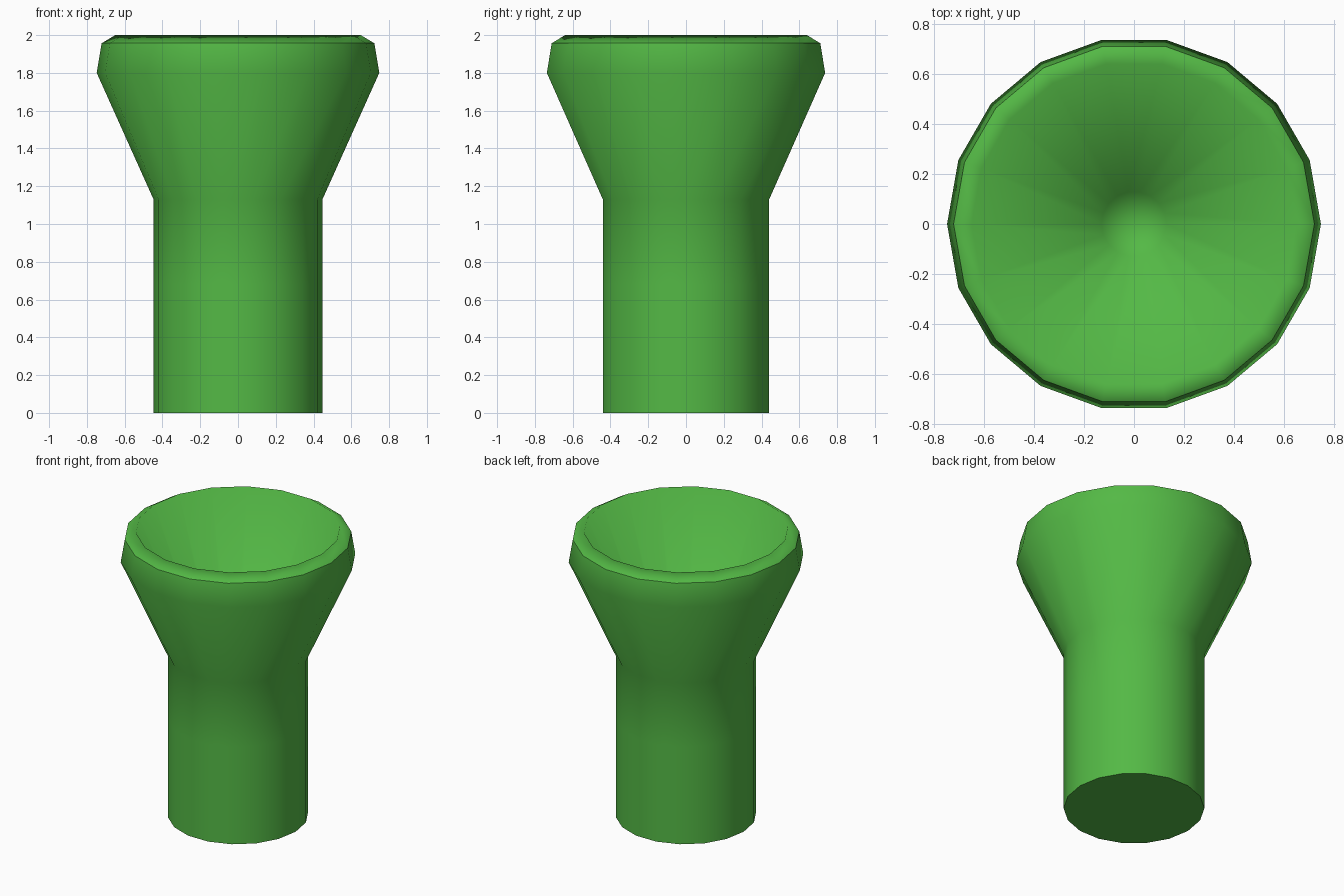
import bpy, bmesh, math

if "Cube" in bpy.data.objects:
    bpy.data.objects.remove(bpy.data.objects["Cube"])

SIDES = 18

# Green body colour
green = bpy.data.materials.new("leaf_green")
green.diffuse_color = (0.088, 0.485, 0.06, 1.0)
green.use_nodes = True
green.node_tree.nodes["Principled BSDF"].inputs["Base Color"].default_value = green.diffuse_color

# Profile (radius, height, sharp ring) from the foot, over the lip, into the funnel
PROFILE = [
    (0.447, 0.00, True),    # foot
    (0.447, 0.68, False),   # stem loop
    (0.447, 1.13, False),   # neck
    (0.748, 1.80, False),   # widest point
    (0.722, 1.957, True),   # outer lip edge
    (0.65, 2.00, False),    # lip crest
    (0.13, 0.80, False),    # funnel bottom
]
FUNNEL_TIP = 0.78

bm = bmesh.new()
rings = []
for r, z, _ in PROFILE:
    rings.append([bm.verts.new((r * math.cos(math.tau * i / SIDES),
                                r * math.sin(math.tau * i / SIDES), z))
                  for i in range(SIDES)])

# Walls between neighbouring rings
for a, b in zip(rings, rings[1:]):
    for i in range(SIDES):
        j = (i + 1) % SIDES
        bm.faces.new((a[i], a[j], b[j], b[i]))

# Flat underside and shallow funnel floor
bm.faces.new(rings[0][::-1])
tip = bm.verts.new((0, 0, FUNNEL_TIP))
for i in range(SIDES):
    bm.faces.new((rings[-1][i], rings[-1][(i + 1) % SIDES], tip))

# Smooth shading, with crisp edges at the foot and outer lip
for f in bm.faces:
    f.smooth = True
for ring, (_, _, sharp) in zip(rings, PROFILE):
    if sharp:
        for i in range(SIDES):
            bm.edges.get((ring[i], ring[(i + 1) % SIDES])).smooth = False

bmesh.ops.recalc_face_normals(bm, faces=bm.faces[:])
mesh = bpy.data.meshes.new("flared_cup")
bm.to_mesh(mesh)
bm.free()
mesh.materials.append(green)
cup = bpy.data.objects.new("flared_cup", mesh)
bpy.context.collection.objects.link(cup)
